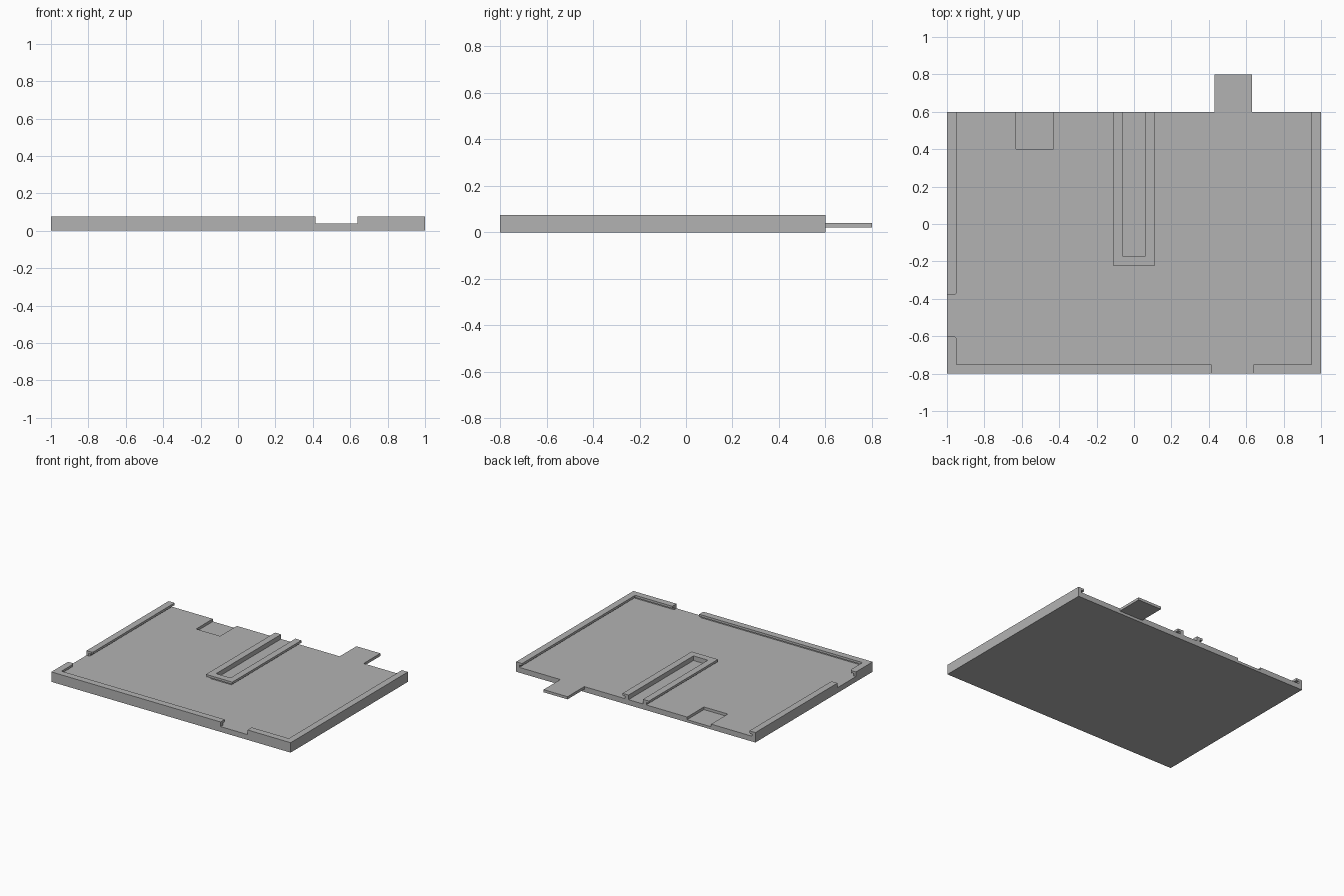
import bpy
import bmesh

cube = bpy.data.objects.get("Cube")
if cube:
    bpy.data.objects.remove(cube, do_unlink=True)

grey = bpy.data.materials.new("plain grey")
grey.use_nodes = True
colour = (0.45, 0.45, 0.45, 1)
grey.diffuse_color = colour
grey.node_tree.nodes["Principled BSDF"].inputs["Base Color"].default_value = colour

FRONT, BACK, SIDE = -0.8, 0.6, 1.0
STEP, FLOOR, LIP, TOP = 0.02, 0.04, 0.058, 0.075
RAIL, STEM = 0.05, 0.028


def prism(name, outline, z0, z1, shape_top=None):
    """Extrude a counter-clockwise outline from z0 to z1."""
    bm = bmesh.new()
    low = [bm.verts.new((x, y, z0)) for x, y in outline]
    top = [bm.verts.new((x, y, z1)) for x, y in outline]
    bm.faces.new(low[::-1])
    bm.faces.new(top)
    n = len(outline)
    for i in range(n):
        j = (i + 1) % n
        bm.faces.new((low[i], low[j], top[j], top[i]))
    if shape_top:
        shape_top(top)
    bmesh.ops.recalc_face_normals(bm, faces=bm.faces)
    mesh = bpy.data.meshes.new(name)
    bm.to_mesh(mesh)
    bm.free()
    mesh.materials.append(grey)
    obj = bpy.data.objects.new(name, mesh)
    bpy.context.collection.objects.link(obj)
    return obj


def rail(name, outline_for_width):
    """A rail is a narrow stem carrying a wider overhanging lip."""
    prism(name + "_stem", outline_for_width(STEM), FLOOR, LIP)
    prism(name + "_lip", outline_for_width(RAIL), LIP, TOP)


# Base slab
prism("base_slab", [(-SIDE, FRONT), (SIDE, FRONT), (SIDE, BACK), (-SIDE, BACK)], 0, STEP)


# Deck with joining tab, matching socket and a bevelled front finger notch
def bevel_notch(top):
    for v in top:
        if v.co.y == FRONT and 0.415 < v.co.x < 0.64:
            v.co.y += 0.01


prism("deck", [
    (-SIDE, FRONT), (0.41, FRONT), (0.42, FRONT), (0.63, FRONT), (0.64, FRONT), (SIDE, FRONT),
    (SIDE, BACK), (0.63, BACK), (0.63, 0.8), (0.43, 0.8), (0.43, BACK),
    (-0.43, BACK), (-0.43, 0.4), (-0.63, 0.4), (-0.63, BACK), (-SIDE, BACK),
], STEP, FLOOR, bevel_notch)


# Edge rails, leaving openings at the front and on the right side
def left_corner(w):
    return [(0.64, FRONT), (SIDE, FRONT), (SIDE, BACK), (SIDE - w, BACK),
            (SIDE - w, FRONT + w), (0.64, FRONT + w)]


def right_corner(w):
    return [(-SIDE, FRONT), (0.415, FRONT), (0.415, FRONT + w), (-SIDE + w, FRONT + w),
            (-SIDE + w, -0.61), (-SIDE + w - 0.01, -0.6), (-SIDE, -0.6)]


def right_side(w):
    return [(-SIDE, -0.38), (-SIDE + w - 0.01, -0.38), (-SIDE + w, -0.37),
            (-SIDE + w, BACK), (-SIDE, BACK)]


# U-shaped centre guide, its lip overhanging outwards
def centre_guide(w):
    x, y, inner = 0.06 + w, -0.175 - w, 0.06
    return [(-x, y), (x, y), (x, BACK), (inner, BACK), (inner, -0.175),
            (-inner, -0.175), (-inner, BACK), (-x, BACK)]


rail("left_corner_rail", left_corner)
rail("right_corner_rail", right_corner)
rail("right_side_rail", right_side)
rail("centre_guide", centre_guide)
